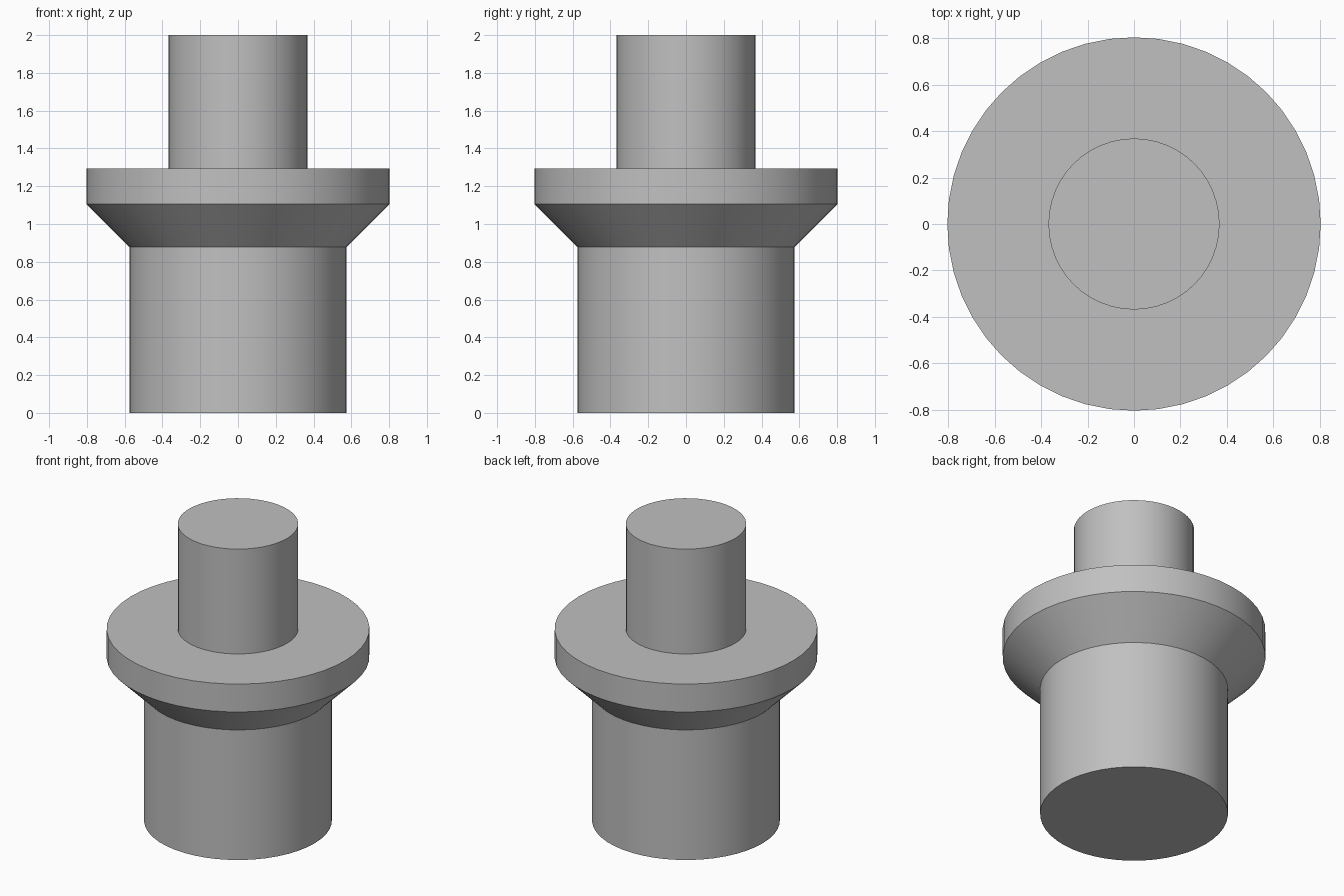
import bpy
import bmesh
from math import radians, tau
from mathutils import Matrix, Vector

SIDES = 48

cube = bpy.data.objects.get("Cube")
if cube:
    bpy.data.objects.remove(cube, do_unlink=True)

# Plain grey metal
GREY = (0.53, 0.53, 0.53, 1.0)
metal = bpy.data.materials.new("grey_metal")
metal.use_nodes = True
metal.diffuse_color = GREY
metal.node_tree.nodes["Principled BSDF"].inputs["Base Color"].default_value = GREY


def turned_part(name, profile):
    """Lathe a (radius, height) outline around the z axis."""
    bm = bmesh.new()
    verts = [bm.verts.new((r, 0, z)) for r, z in profile]
    edges = [bm.edges.new(pair) for pair in zip(verts, verts[1:])]
    bmesh.ops.spin(bm, geom=verts + edges, cent=(0, 0, 0), axis=(0, 0, 1),
                   angle=tau, steps=SIDES, use_merge=True)
    bmesh.ops.remove_doubles(bm, verts=bm.verts, dist=0.0001)
    # Close the flat ends
    bmesh.ops.holes_fill(bm, edges=[e for e in bm.edges if e.is_boundary], sides=0)
    bmesh.ops.recalc_face_normals(bm, faces=bm.faces)
    mesh = bpy.data.meshes.new(name)
    bm.to_mesh(mesh)
    bm.free()
    mesh.materials.append(metal)
    obj = bpy.data.objects.new(name, mesh)
    bpy.context.collection.objects.link(obj)
    bpy.ops.object.select_all(action='DESELECT')
    obj.select_set(True)
    bpy.context.view_layer.objects.active = obj
    bpy.ops.object.shade_smooth_by_angle(angle=radians(30))
    return obj


# Stepped pin: wide shank, flared collar, narrow top post
turned_part("flanged_pin", [
    (0.574, 0), (0.574, 0.877),
    (0.803, 1.105), (0.803, 1.293),
    (0.368, 1.293), (0.368, 2.0),
])
